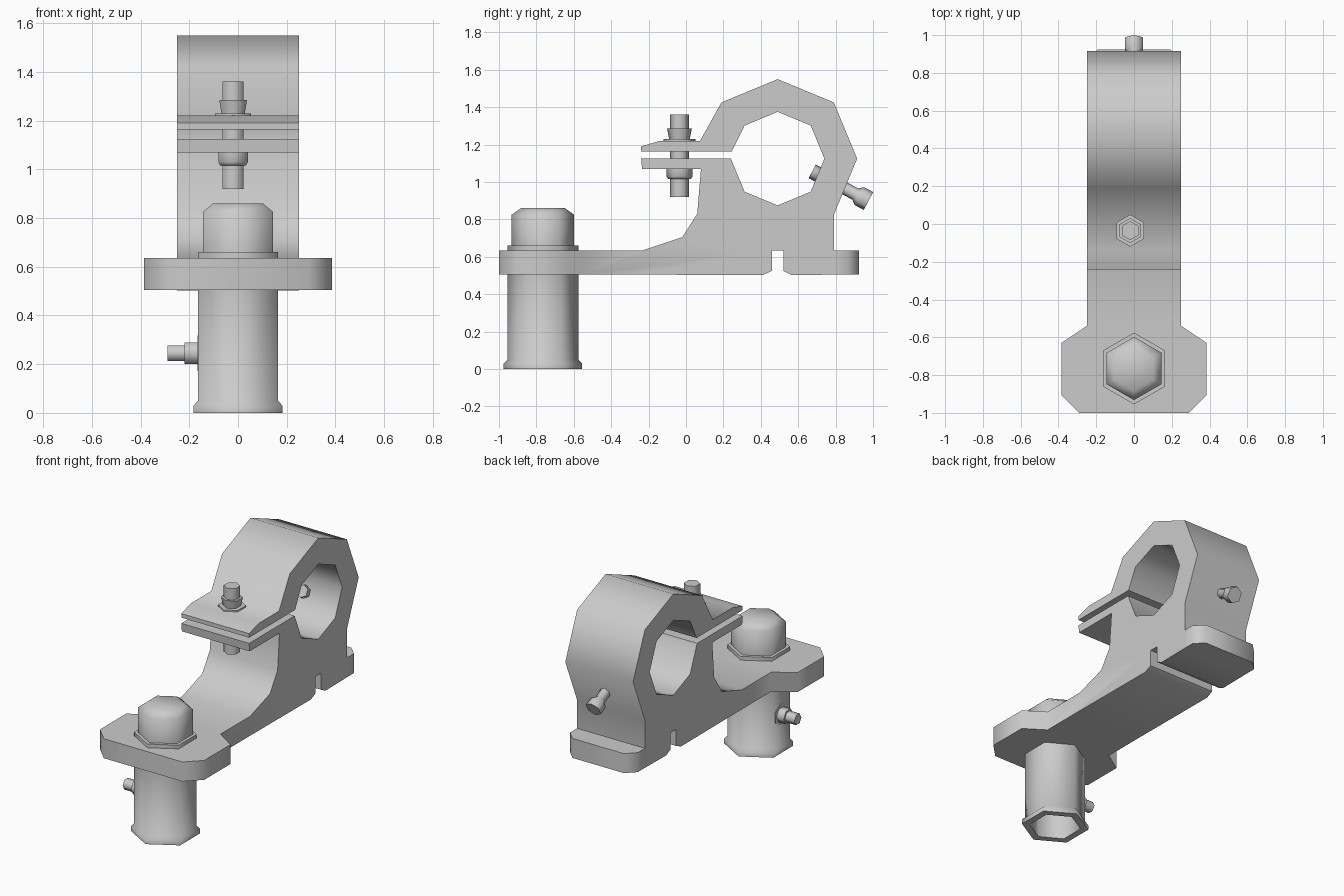
import bpy, bmesh, math
from mathutils import Vector

cube = bpy.data.objects.get("Cube")
if cube:
    bpy.data.objects.remove(cube, do_unlink=True)

grey = bpy.data.materials.new("light grey metal")
grey.use_nodes = True
colour = (0.6, 0.6, 0.6, 1)
grey.diffuse_color = colour
grey.node_tree.nodes["Principled BSDF"].inputs["Base Color"].default_value = colour


def finish(name, bm):
    bmesh.ops.recalc_face_normals(bm, faces=bm.faces)
    mesh = bpy.data.meshes.new(name)
    bm.to_mesh(mesh)
    bm.free()
    mesh.materials.append(grey)
    obj = bpy.data.objects.new(name, mesh)
    bpy.context.collection.objects.link(obj)
    return obj


def smooth(obj, angle):
    obj.data.shade_smooth()
    obj.data.set_sharp_from_angle(angle=math.radians(angle))


def prism(name, points, offset):
    """Extrude a closed outline along a vector."""
    bm = bmesh.new()
    face = bm.faces.new([bm.verts.new(p) for p in points])
    new = bmesh.ops.extrude_face_region(bm, geom=[face], use_keep_orig=True)
    moved = [v for v in new["geom"] if isinstance(v, bmesh.types.BMVert)]
    bmesh.ops.translate(bm, verts=moved, vec=offset)
    return finish(name, bm)


def hex_loft(name, steps, origin, direction=(0, 0, 1), spin=0, hollow=False):
    """Stack hexagon rings given as (position, radius) along an axis."""
    turn = Vector((0, 0, 1)).rotation_difference(Vector(direction))
    bm = bmesh.new()
    rings = []
    for along, r in steps:
        ring = []
        for i in range(6):
            a = math.radians(90 + spin + 60 * i)
            local = Vector((r * math.cos(a), r * math.sin(a), along))
            ring.append(bm.verts.new(Vector(origin) + turn @ local))
        rings.append(ring)
    pairs = list(zip(rings, rings[1:]))
    if hollow:
        pairs.append((rings[-1], rings[0]))
    else:
        bm.faces.new(rings[0])
        bm.faces.new(rings[-1])
    for a, b in pairs:
        for i in range(6):
            j = (i + 1) % 6
            bm.faces.new((a[i], a[j], b[j], b[i]))
    obj = finish(name, bm)
    smooth(obj, 62)
    return obj


# Clamp body: side profile with an eight-sided split bore
bore_y, bore_z, bore_r = 0.49, 1.125, 0.25


def arc(radius, degrees):
    return [(bore_y + radius * math.cos(math.radians(d)),
             bore_z + radius * math.sin(math.radians(d))) for d in degrees]


profile = [(-1, 0.505), (-0.23, 0.505), (0.41, 0.502), (0.46, 0.525), (0.46, 0.635),
           (0.52, 0.635), (0.52, 0.525), (0.565, 0.502), (0.79, 0.505)]
profile += arc(0.425, range(-45, 136, 45))
profile += [(0.075, 1.22), (-0.14, 1.22), (-0.24, 1.19), (-0.24, 1.163), (0.245, 1.163)]
profile += arc(bore_r, range(135, -181, -45))
profile += [(-0.24, 1.125), (-0.235, 1.07), (0.08, 1.07), (0.06, 0.83),
            (-0.02, 0.705), (-0.23, 0.635), (-1, 0.635)]
body = prism("clamp_body", [(-0.5, y, z) for y, z in profile], (1, 0, 0))

# Plan outline trims the body to its width and the wide front plate
half = [(0.29, -1.0), (0.385, -0.905), (0.385, -0.63), (0.25, -0.54), (0.25, 1.1)]
plan = half + [(-x, y) for x, y in reversed(half)]
trim = prism("plan_trim", [(x, y, 0.3) for x, y in plan], (0, 0, 1.5))
trim.hide_render = True
mod = body.modifiers.new("trim", "BOOLEAN")
mod.operation = "INTERSECT"
mod.solver = "EXACT"
mod.object = trim
bpy.context.view_layer.objects.active = body
bpy.ops.object.modifier_apply(modifier=mod.name)
bpy.data.objects.remove(trim, do_unlink=True)
smooth(body, 62)

# Rear foot with chamfered corners
half = [(0.25, 0.79), (0.25, 0.865), (0.19, 0.925)]
outline = half + [(-x, y) for x, y in reversed(half)]
foot = prism("rear_foot", [(x, y, 0.505) for x, y in outline], (0, 0, 0.13))
smooth(foot, 62)

# Socket tube under the plate and its domed cap above
post = (0, -0.765, 0)
hex_loft("socket_tube", [(0, 0.21), (0.03, 0.21), (0.05, 0.19), (0.506, 0.19),
                         (0.506, 0.16), (0, 0.16)], post, hollow=True)
hex_loft("cap_flange", [(0.63, 0.19), (0.66, 0.19)], post)
hex_loft("cap_dome", [(0.65, 0.167), (0.825, 0.167), (0.86, 0.118)], post)

# Clamp bolt through both jaws
bolt = (-0.02, -0.035, 0)
hex_loft("clamp_bolt", [(0.92, 0.05), (1.36, 0.05)], bolt)
hex_loft("lower_nut", [(1.015, 0.06), (1.03, 0.07), (1.072, 0.07)], bolt)
hex_loft("bolt_washer", [(1.218, 0.085), (1.23, 0.085)], bolt)
hex_loft("upper_nut", [(1.228, 0.055), (1.285, 0.066)], bolt)

# Side set screw on the tube
side = (-0.155, -0.765, 0.245)
left_axis = (-1, 0, 0)
hex_loft("side_washer", [(0, 0.072), (0.012, 0.072)], side, left_axis, 90)
hex_loft("side_nut", [(0.005, 0.05), (0.065, 0.05)], side, left_axis)
hex_loft("side_screw", [(0.005, 0.037), (0.135, 0.037)], side, left_axis)

# Slanted set screw through the rear of the ring
tail = (0.0, 0.675, 1.057)
slant = (0, 0.885, -0.466)
hex_loft("ring_screw", [(0, 0.041), (0.04, 0.041), (0.05, 0.034), (0.26, 0.034),
                        (0.285, 0.054), (0.34, 0.054)], tail, slant)
